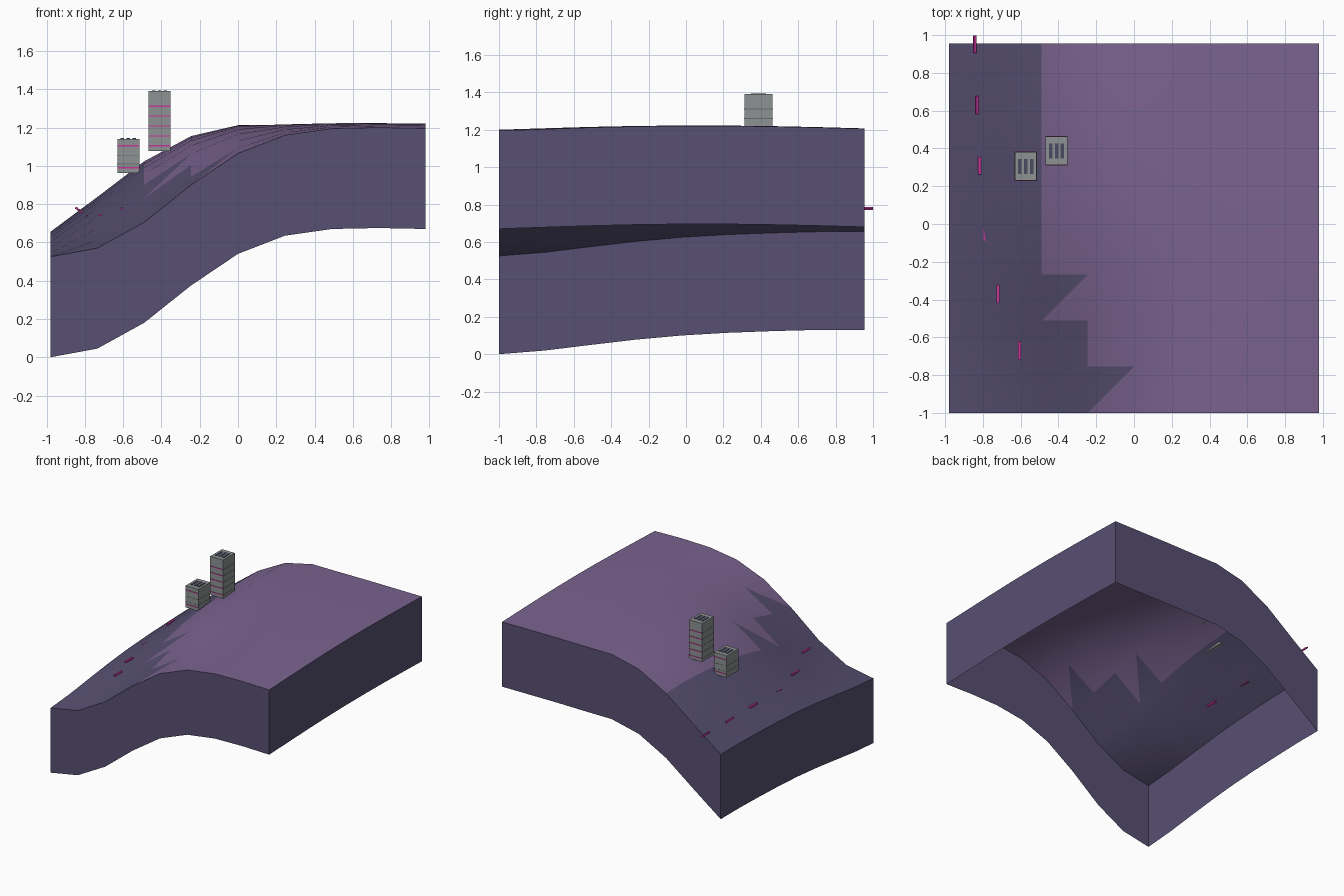
import bpy, bmesh, math

cube = bpy.data.objects.get("Cube")
if cube:
    bpy.data.objects.remove(cube)


def material(name, color):
    m = bpy.data.materials.new(name)
    m.use_nodes = True
    m.diffuse_color = (*color, 1)
    bsdf = m.node_tree.nodes["Principled BSDF"]
    bsdf.inputs["Base Color"].default_value = (*color, 1)
    bsdf.inputs["Roughness"].default_value = 0.9
    return m


slate = material("slate violet", (0.096, 0.08, 0.168))
mauve = material("mauve", (0.195, 0.125, 0.275))
grey = material("concrete grey", (0.27, 0.29, 0.29))
seam = material("seam grey", (0.14, 0.15, 0.16))
dark = material("vent dark", (0.07, 0.07, 0.12))
pink = material("neon pink", (0.6, 0.035, 0.33))


def box(name, center, size, mat, roll=0.0):
    bpy.ops.mesh.primitive_cube_add(size=1, location=center, rotation=(0, roll, 0))
    ob = bpy.context.object
    ob.name = name
    ob.scale = size
    ob.data.materials.append(mat)
    return ob


# Terrain: front edge profile, rise towards the back, and how fast it rises
N = 8
X0, Y0, W, D, SKIRT = -0.98, -1.0, 1.96, 1.955, 0.525
front = [0.525, 0.57, 0.705, 0.9, 1.065, 1.16, 1.195, 1.2, 1.195]
rise = [0.13, 0.265, 0.315, 0.25, 0.14, 0.045, 0.012, 0.006, 0.01]
ease = [0, 0.15, 0.38, 0.6, 0.77, 0.88, 0.95, 1, 1]


def height(i, j):
    bump = 0.018 * math.sin(math.pi * j / N) * min(1, i / 4)
    return front[i] + rise[i] * ease[j] + bump


def is_low(i, j, upper):
    """Whether a triangle of cell (i, j) belongs to the dark lowland."""
    edge = 3 if j < 2 else 2
    tooth = upper and (i, j) in ((3, 0), (2, 2))
    return i < edge or tooth


bm = bmesh.new()
v = [[bm.verts.new((X0 + W * i / N, Y0 + D * j / N, height(i, j)))
      for j in range(N + 1)] for i in range(N + 1)]
for i in range(N):
    for j in range(N):
        a, b, c, d = v[i][j], v[i + 1][j], v[i + 1][j + 1], v[i][j + 1]
        for tri, upper in (((a, b, c), False), ((a, c, d), True)):
            f = bm.faces.new(tri)
            f.material_index = 0 if is_low(i, j, upper) else 1

# Skirt hanging from the rim, open underneath
rim = [e for e in bm.edges if e.is_boundary]
ext = bmesh.ops.extrude_edge_only(bm, edges=rim)["geom"]
bmesh.ops.translate(bm, vec=(0, 0, -SKIRT),
                    verts=[g for g in ext if isinstance(g, bmesh.types.BMVert)])
for g in ext:
    if isinstance(g, bmesh.types.BMFace):
        g.material_index = 0
bmesh.ops.recalc_face_normals(bm, faces=bm.faces)
top = max(bm.faces, key=lambda f: f.calc_center_median().z)
if top.normal.z < 0:
    bmesh.ops.reverse_faces(bm, faces=bm.faces)
mesh = bpy.data.meshes.new("terrain")
bm.to_mesh(mesh)
bm.free()
terrain = bpy.data.objects.new("terrain", mesh)
bpy.context.collection.objects.link(terrain)
mesh.materials.append(slate)
mesh.materials.append(mauve)
bpy.context.view_layer.objects.active = terrain
terrain.select_set(True)
bpy.ops.object.shade_smooth_by_angle(angle=math.radians(40))


# Towers with floor seams, lit strips and roof vents
def tower(name, x, y, z0, z1, floors, lit):
    w, d = 0.115, 0.15
    box(name, (x, y, (z0 + z1) / 2), (w, d, z1 - z0), grey)
    for z in floors:
        box(name + "_floor_seam", (x, y, z), (w + 0.002, d + 0.002, 0.004), seam)
    for z in lit:
        for side in (-1, 1):
            box(name + "_lit_strip", (x, y + side * d / 2, z), (w, 0.006, 0.006), pink)
    for k in (-1, 0, 1):
        box(name + "_roof_vent", (x + k * 0.031, y, z1), (0.018, 0.08, 0.008), dark)


tall_floors = [1.105 + 0.0515 * k for k in range(5)]
tower("tall_tower", -0.41, 0.387, 1.078, 1.39, tall_floors, tall_floors)
tower("short_tower", -0.573, 0.305, 0.963, 1.14, (1.01, 1.055), (0.99, 1.105))

# Small vehicles strung along the slope
vehicles = [(-0.843, 0.952, 0.778), (-0.833, 0.63, 0.77), (-0.818, 0.308, 0.762),
            (-0.79, -0.04, 0.735), (-0.72, -0.37, 0.742), (-0.607, -0.67, 0.777)]
for n, place in enumerate(vehicles):
    box(f"vehicle_{n + 1}", place, (0.015, 0.094, 0.011), pink,
        math.radians(25 if n < 2 else 0))
